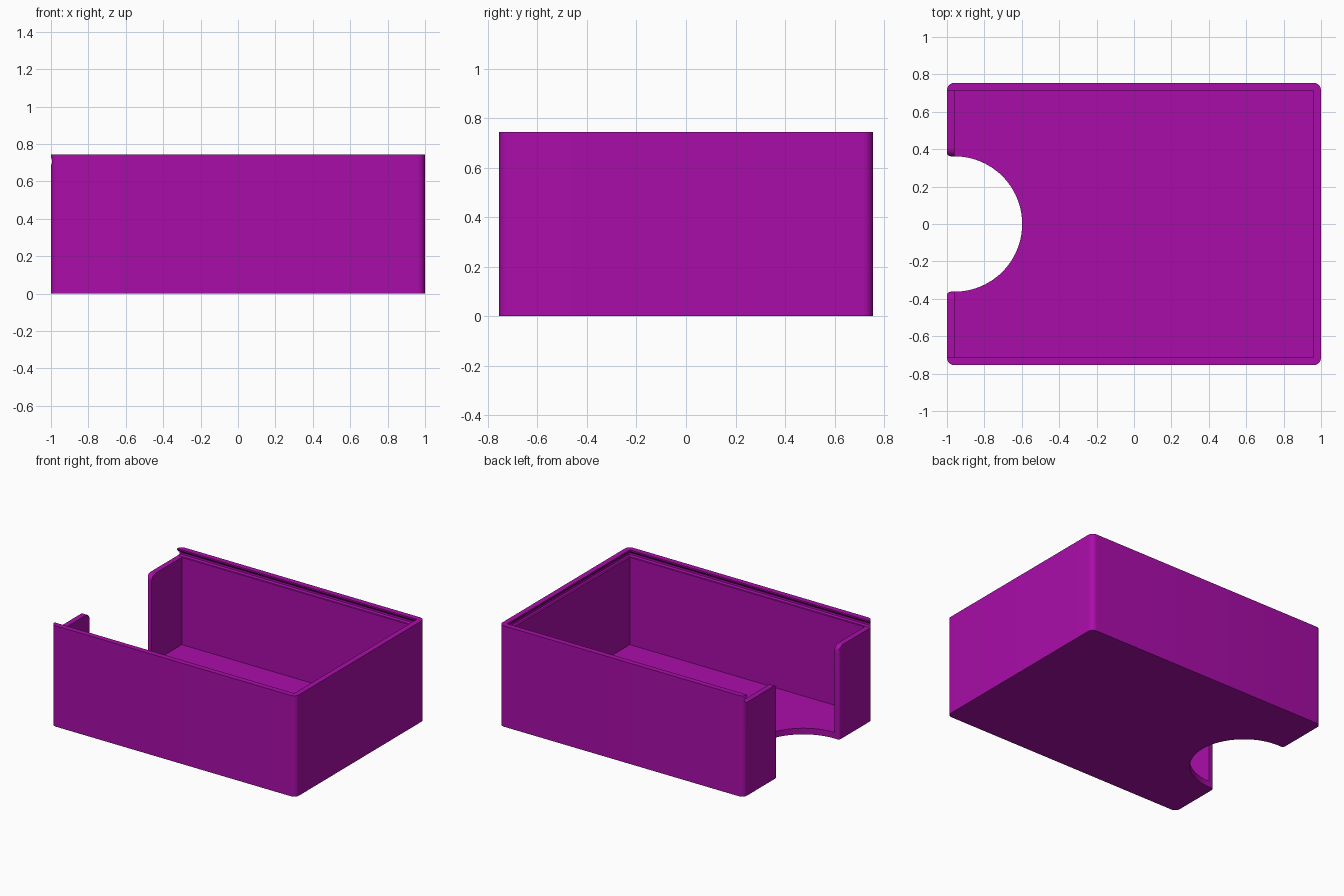
import bpy, bmesh
from math import sin, cos, pi

cube = bpy.data.objects.get("Cube")
if cube:
    bpy.data.objects.remove(cube, do_unlink=True)

HALF_X, HALF_Y, HEIGHT = 1.0, 0.755, 0.745
WALL, FLOOR, CORNER = 0.04, 0.045, 0.04
LEDGE = 0.69            # top of the low end wall, bottom of the lid slot
GAP = 0.362             # half width of the thumb opening
IN_X, IN_Y = HALF_X - WALL, HALF_Y - WALL

purple = bpy.data.materials.new("purple plastic")
purple.use_nodes = True
colour = (0.40, 0.004, 0.40, 1)
purple.diffuse_color = colour
purple.node_tree.nodes["Principled BSDF"].inputs["Base Color"].default_value = colour


def loft(name, sections):
    """Closed solid through matching rings of 3D points."""
    bm = bmesh.new()
    rings = [[bm.verts.new(p) for p in ring] for ring in sections]
    n = len(rings[0])
    for a, b in zip(rings, rings[1:]):
        for i in range(n):
            j = (i + 1) % n
            bm.faces.new((a[i], a[j], b[j], b[i]))
    bm.faces.new(rings[0])
    bm.faces.new(rings[-1])
    bmesh.ops.recalc_face_normals(bm, faces=bm.faces)
    mesh = bpy.data.meshes.new(name)
    bm.to_mesh(mesh)
    bm.free()
    obj = bpy.data.objects.new(name, mesh)
    bpy.context.collection.objects.link(obj)
    mesh.materials.append(purple)
    return obj


def arc(cx, cy, r, start, end, steps):
    return [(cx + r * cos(start + (end - start) * i / steps),
             cy + r * sin(start + (end - start) * i / steps))
            for i in range(steps + 1)]


def rectangle(x0, x1, y, z):
    return [(x0, -y, z), (x1, -y, z), (x1, y, z), (x0, y, z)]


def upright(name, outline, z0, z1):
    return loft(name, [[(x, y, z) for x, y in outline] for z in (z0, z1)])


# Outer block with rounded upright edges
outline = []
for k, (sx, sy) in enumerate([(1, 1), (-1, 1), (-1, -1), (1, -1)]):
    outline += arc(sx * (HALF_X - CORNER), sy * (HALF_Y - CORNER), CORNER,
                   k * pi / 2, (k + 1) * pi / 2, 8)
box = upright("open_box", outline, 0, HEIGHT)

# Storage space
cavity = loft("cavity_cutter", [rectangle(-IN_X, IN_X, IN_Y, z) for z in (FLOOR, 0.71)])

# Sliding lid slot, undercut on three sides and open at the low end wall
slot_profile = [(LEDGE, 0.012), (0.70, 0.02), (0.715, 0.02), (0.735, 0), (0.8, 0)]
slot = loft("lid_slot_cutter",
            [rectangle(-1.1, IN_X + d, IN_Y + d, z) for z, d in slot_profile])

# Thumb opening: half circle in the floor, straight through the end wall
r = 0.02
opening = arc(-IN_X, 0, GAP, -pi / 2, pi / 2, 48)
flare = arc(-HALF_X + r, GAP + r, r, -pi / 2, -pi, 6)
opening += flare + [(-1.1, GAP + r)]
opening += [(-1.1, -GAP - r)] + [(x, -y) for x, y in reversed(flare)]
thumb = upright("thumb_opening_cutter", opening, -0.1, 0.9)
cutters = [cavity, slot, thumb]

# Rounded upper corners of the end wall beside the opening
R = 0.045
fillet = arc(GAP + R, LEDGE - R, R, pi, pi / 2, 8)
fillet += [(GAP + R, 0.8), (GAP - 0.06, 0.8), (GAP - 0.06, LEDGE - R)]
for side, name in ((1, "left"), (-1, "right")):
    cutters.append(loft(name + "_fillet_cutter",
                        [[(x, side * y, z) for y, z in fillet] for x in (-1.1, -0.9)]))

# Carve the block
bpy.ops.object.select_all(action="DESELECT")
box.select_set(True)
bpy.context.view_layer.objects.active = box
for cutter in cutters:
    cutter.hide_render = True
    mod = box.modifiers.new(cutter.name, "BOOLEAN")
    mod.operation, mod.solver, mod.object = "DIFFERENCE", "EXACT", cutter
    bpy.ops.object.modifier_apply(modifier=mod.name)
for cutter in cutters:
    bpy.data.objects.remove(cutter, do_unlink=True)
bpy.ops.object.shade_smooth_by_angle(angle=pi / 6)
